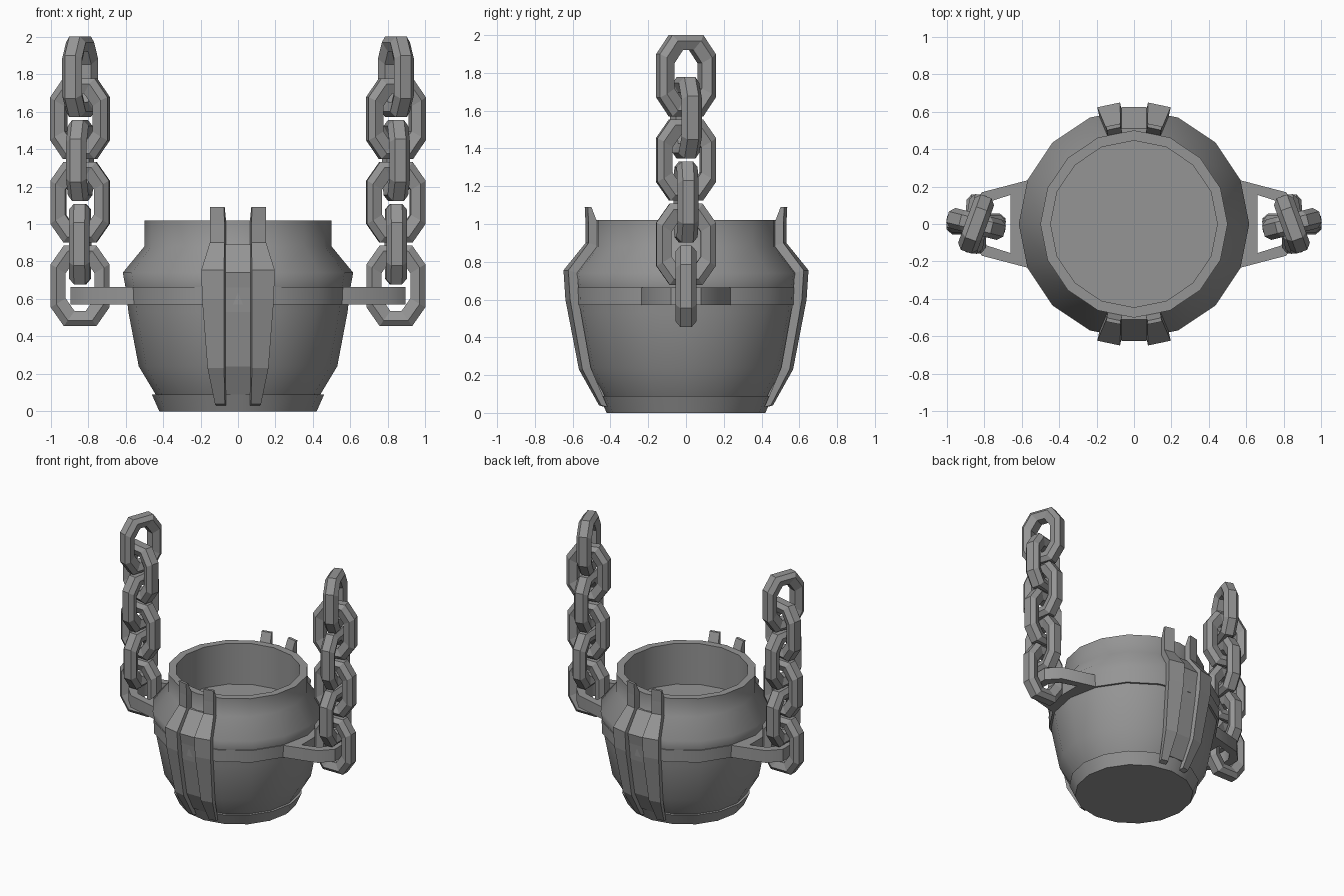
import bpy, bmesh, math
from mathutils import Matrix

cube = bpy.data.objects.get("Cube")
if cube:
    bpy.data.objects.remove(cube, do_unlink=True)

iron = bpy.data.materials.new("grey_iron")
iron.use_nodes = True
iron.diffuse_color = (0.3, 0.3, 0.3, 1)
iron.node_tree.nodes["Principled BSDF"].inputs["Base Color"].default_value = (0.3, 0.3, 0.3, 1)


def finish(name, bm, smooth=None):
    """Turn a bmesh into a named object, optionally smooth shaded."""
    bmesh.ops.recalc_face_normals(bm, faces=bm.faces)
    mesh = bpy.data.meshes.new(name)
    bm.to_mesh(mesh)
    bm.free()
    mesh.materials.append(iron)
    obj = bpy.data.objects.new(name, mesh)
    bpy.context.collection.objects.link(obj)
    if smooth:
        bpy.ops.object.select_all(action="DESELECT")
        obj.select_set(True)
        bpy.context.view_layer.objects.active = obj
        bpy.ops.object.shade_smooth_by_angle(angle=math.radians(smooth))
    return obj


def bridge(loops, closed=False):
    """Skin a row of equal point loops; cap the ends unless closed."""
    bm = bmesh.new()
    rings = [[bm.verts.new(p) for p in loop] for loop in loops]
    n = len(rings[0])
    pairs = list(zip(rings, rings[1:]))
    if closed:
        pairs.append((rings[-1], rings[0]))
    else:
        bm.faces.new(rings[0])
        bm.faces.new(rings[-1])
    for a, b in pairs:
        for i in range(n):
            j = (i + 1) % n
            bm.faces.new((a[i], a[j], b[j], b[i]))
    return bm


def circle(r, z, sides=16):
    return [(r * math.cos(math.tau * i / sides), r * math.sin(math.tau * i / sides), z)
            for i in range(sides)]


# Hollow pot with a foot lip and a raised inner floor
pot_profile = [(.42, 0), (.46, .09), (.44, .09), (.53, .24), (.585, .53), (.6, .66),
               (.615, .74), (.5, .88), (.5, 1.02), (.445, 1.02), (.445, .7)]
finish("pot", bridge([circle(r, z) for r, z in pot_profile]), 50)

# Horizontal hoop around the belly
LOW, HIGH = .57, .665
hoop = [(.57, LOW), (.605, LOW), (.608, HIGH), (.57, HIGH)]
finish("belly_hoop", bridge([circle(r, z) for r, z in hoop], closed=True), 40)

# Side handles that hold the chains
outer = [(.55, .238), (.81, .17), (.895, .08)]
inner = [(.66, .155), (.785, .115), (.835, .05)]
outer += [(x, -y) for x, y in reversed(outer)]
inner += [(x, -y) for x, y in reversed(inner)]
for side, label in ((1, "left"), (-1, "right")):
    sections = [[(side * a, b, LOW), (side * a, b, HIGH), (side * c, d, HIGH), (side * c, d, LOW)]
                for (a, b), (c, d) in zip(outer, inner)]
    finish(label + "_handle", bridge(sections, closed=True), 40)

# Vertical straps: outer radius and height, inner radius and height, half width
strap = [(.54, 1.09, .52, 1.09, .038), (.535, 1.0, .485, 1.0, .04), (.535, .9, .485, .885, .04),
         (.65, .755, .6, .74, .062), (.64, .6, .59, .58, .06),
         (.57, .23, .525, .24, .045), (.465, .04, .43, .03, .027)]
# Flat plate between each pair of straps, following the pot
plate = [(.51, .89), (.625, .74), (.61, .66), (.595, .53), (.54, .24), (.46, .09)]
for facing, end in ((0, "front"), (math.pi, "back")):
    for tilt, label in ((-12, "right"), (12, "left")):
        bm = bridge([[(-w, -ro, zo), (w, -ro, zo), (w, -ri, zi), (-w, -ri, zi)]
                     for ro, zo, ri, zi, w in strap])
        bm.transform(Matrix.Rotation(facing + math.radians(tilt), 4, "Z"))
        finish(f"{end}_{label}_strap", bm)
    bm = bridge([[(-.066, -r, z), (.066, -r, z), (.066, .03 - r, z), (-.066, .03 - r, z)]
                 for r, z in plate])
    bm.transform(Matrix.Rotation(facing, 4, "Z"))
    finish(end + "_plate", bm)


def octagon(inset, y):
    """Long chamfered link outline in the XZ plane."""
    w, h, k = .157 - inset, .215 - inset, 1 - 4 * inset
    cx, cz = .07 * k, .1 * k
    quarter = [(w, h - cz), (w - cx, h)]
    half = quarter + [(-x, z) for x, z in reversed(quarter)]
    return [(x, y, z) for x, z in half + [(-x, -z) for x, z in half]]


# Chains: alternating links that twist slightly as they rise
section = [(0, -.03), (.03, -.056), (.08, -.035), (.08, .035), (.03, .056), (0, .03)]
twists = [0, 2, 5, 9, 14, 20]
for side, label in ((1, "left"), (-1, "right")):
    for i, twist in enumerate(twists):
        bm = bridge([octagon(inset, y) for inset, y in section], closed=True)
        angle = side * math.radians(twist + 90 * (i % 2))
        bm.transform(Matrix.Translation((side * .843, 0, .67 + .223 * i))
                     @ Matrix.Rotation(angle, 4, "Z"))
        finish(f"{label}_chain_link_{i + 1}", bm)
